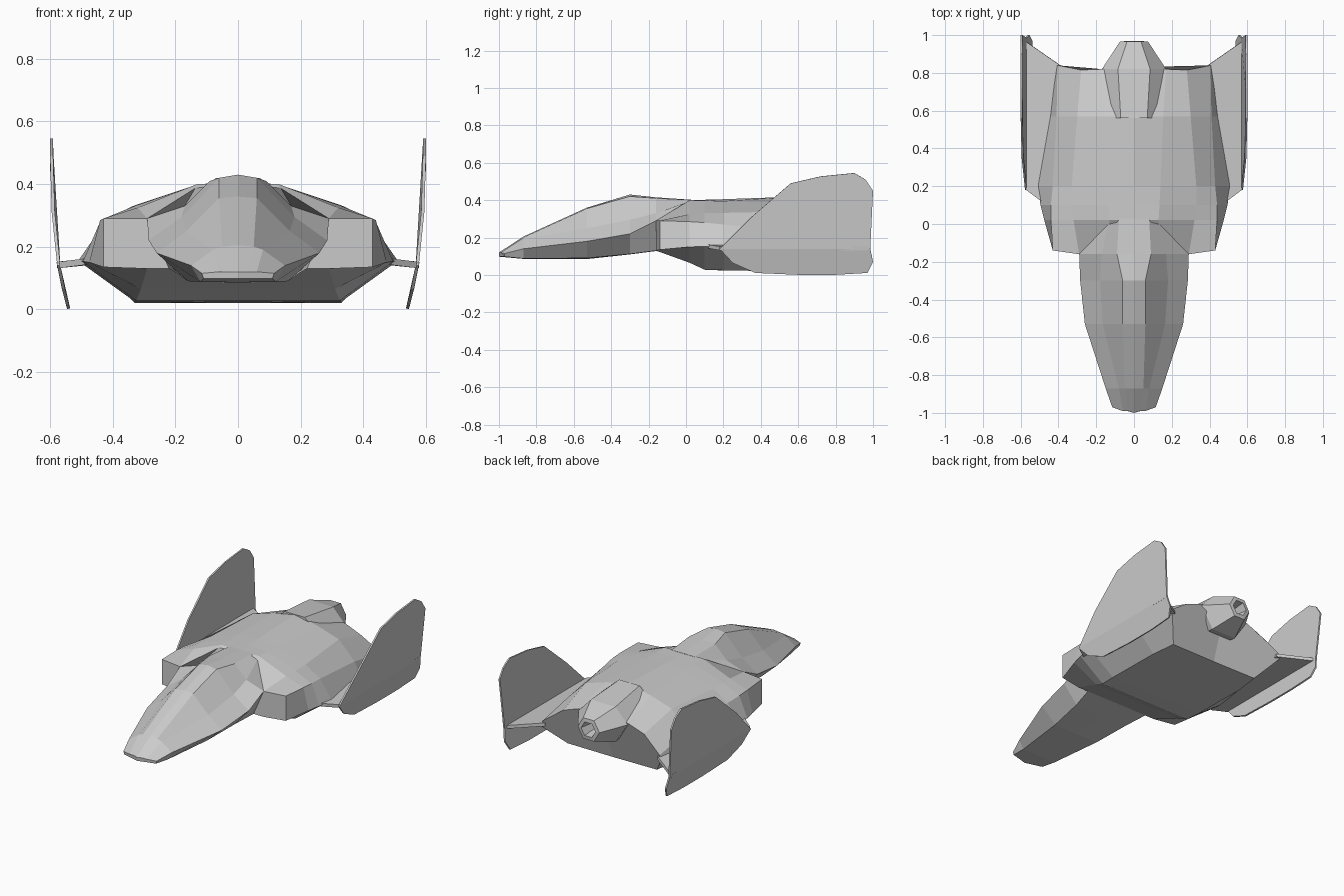
import bpy, bmesh
from mathutils import Vector


def finish(name, bm):
    """Make a flat-shaded object from the right half and mirror it."""
    bmesh.ops.remove_doubles(bm, verts=bm.verts, dist=0.0005)
    bmesh.ops.recalc_face_normals(bm, faces=bm.faces)
    me = bpy.data.meshes.new(name)
    bm.to_mesh(me)
    bm.free()
    ob = bpy.data.objects.new(name, me)
    bpy.context.collection.objects.link(ob)
    mod = ob.modifiers.new("mirror", 'MIRROR')
    mod.merge_threshold = 0.001
    return ob


def loft(name, sections, caps=(True, True)):
    """Skin half sections (y, [(x, z) or (x, z, own y)]) from keel to spine."""
    bm = bmesh.new()
    rows = [[bm.verts.new((p[0], p[2] if len(p) > 2 else y, p[1])) for p in pts]
            for y, pts in sections]
    for a, b in zip(rows, rows[1:]):
        for i in range(len(a) - 1):
            bm.faces.new((a[i], a[i + 1], b[i + 1], b[i]))
    for row, cap in zip((rows[0], rows[-1]), caps):
        if cap:
            bm.faces.new(row)
    return finish(name, bm)


# Nose and canopy: keel, lower edge, side, canopy sill, canopy top edge, ridge
loft("nose", [
    (-0.99, [(0, .098, -1.0), (.11, .098, -.97), (.115, .115, -.97),
             (.06, .12), (.03, .12), (0, .12, -1.0)]),
    (-0.87, [(0, .086), (.12, .088), (.15, .14), (.08, .19), (.05, .2), (0, .205)]),
    (-0.53, [(0, .085), (.16, .09), (.26, .18), (.165, .25), (.06, .355), (0, .36)]),
    (-0.30, [(0, .11), (.19, .112), (.285, .22), (.18, .295), (.06, .42), (0, .43)]),
    (-0.16, [(0, .128), (.22, .13), (.29, .29), (.17, .33), (.09, .41), (0, .415)]),
    (0.03, [(0, .13), (.2, .13), (.25, .25), (.13, .398), (.08, .401), (0, .402)]),
])

# Main hull: keel, bottom edge, chine, shoulder, deck, spine edge, spine
loft("hull", [
    (-0.16, [(0, .13), (.29, .13), (.43, .135, -.14), (.43, .29, -.14),
             (.29, .29), (.14, .29), (0, .29)]),
    (0.02, [(0, .065), (.31, .065), (.475, .15), (.44, .285), (.32, .325),
            (.13, .4), (0, .4)]),
    (0.10, [(0, .028), (.325, .028), (.495, .153), (.44, .28), (.33, .33),
            (.135, .397), (0, .402)]),
    (0.20, [(0, .024), (.33, .025), (.51, .155), (.43, .27), (.33, .332),
            (.14, .395), (0, .405)]),
    (0.57, [(0, .02), (.33, .02), (.45, .15), (.41, .23), (.3, .34),
            (.155, .385), (0, .418)]),
    (0.83, [(0, .02, .73), (.31, .022, .73), (.41, .14, .84), (.405, .18, .84),
            (.28, .27, .815), (.17, .31, .82), (0, .33)]),
])


# Tail fairing with a small faceted exhaust opening
def ring(w, low, mid, top):
    return [(0, low), (w * .5, low), (w, mid), (w * .5, top), (0, top)]


loft("tail_nozzle", [
    (0.56, ring(.14, .2, .36, .42)),
    (0.82, ring(.17, .17, .3, .39)),
    (0.965, ring(.075, .215, .28, .345)),
    (0.968, ring(.05, .238, .28, .322)),
    (0.88, ring(.035, .25, .28, .31)),
])


def slab(name, panels, thick):
    """Solidify panels of 3D points, sharing edges where points coincide."""
    bm = bmesh.new()
    for pts in panels:
        bm.faces.new([bm.verts.new(Vector(p)) for p in pts])
    ob = finish(name, bm)
    sol = ob.modifiers.new("thickness", 'SOLIDIFY')
    sol.thickness = thick
    sol.offset = 0
    return ob


# Short wings joining hull to fins
slab("wing", [[(.49, .12, .152), (.57, .18, .142), (.578, .97, .142),
               (.39, .84, .16), (.40, .6, .16)]], .02)


# Tall side fins, bent inward below the wing line
def fin_point(y, z):
    if z >= .14:
        x = .572 + .023 * min(1, (z - .14) / .22)
    else:
        x = .572 - .032 * (1 - z / .14) ** 1.2
    return (x, y, z)


upper = [(.18, .14), (.35, .31), (.56, .49), (.72, .527), (.9, .545),
         (.96, .51), (1.0, .45), (.985, .14)]
lower = [(.18, .14), (.985, .14), (1.0, .07), (.97, .012), (.8, .002),
         (.6, .002), (.37, .012), (.25, .065)]
slab("side_fin", [[fin_point(*p) for p in side] for side in (upper, lower)], .01)
